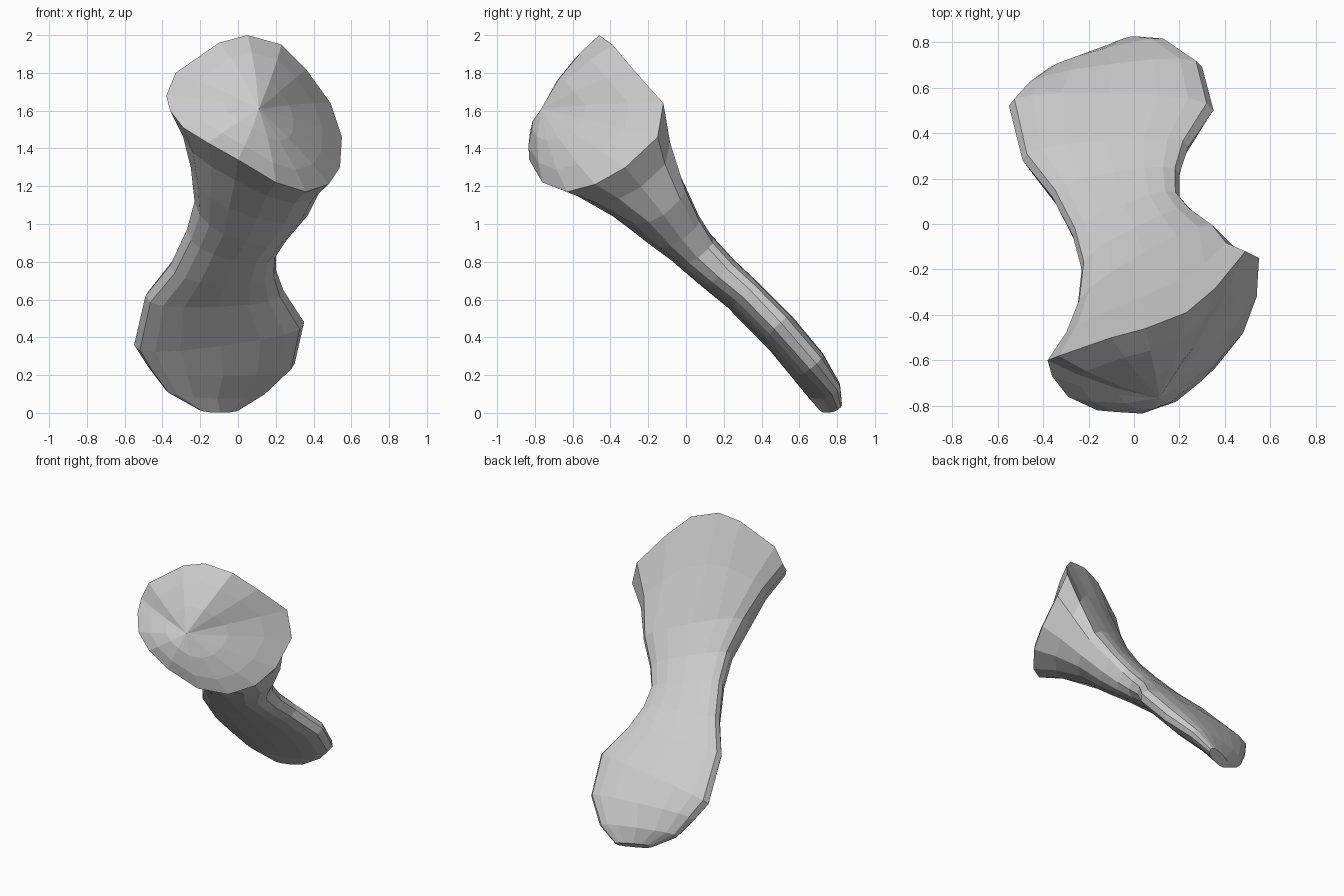
import bpy, bmesh, math
from mathutils import Vector

if "Cube" in bpy.data.objects:
    bpy.data.objects.remove(bpy.data.objects["Cube"])

SIDES = 16

# Shaft sections: left edge, right edge, thickness above, thickness below
SECTIONS = [
    ((-.22, .72, .03), (.01, .82, .03), .03, .04),
    ((-.39, .66, .13), (.15, .80, .12), .06, .07),
    ((-.48, .59, .25), (.30, .69, .26), .09, .09),
    ((-.55, .52, .36), (.35, .50, .48), .09, .10),
    ((-.49, .28, .62), (.24, .34, .65), .08, .11),
    ((-.36, .12, .78), (.20, .22, .76), .08, .13),
    ((-.27, -.05, .97), (.20, .12, .87), .08, .16),
    ((-.23, -.20, 1.12), (.26, .05, .98), .09, .20),
    ((-.25, -.38, 1.30), (.37, -.03, 1.13), .12, .25),
]

# Rim of the flared head, from the right edge over the top and back underneath
RIM = [Vector(p) for p in (
    (.55, -.15, 1.46), (.49, -.12, 1.64), (.36, -.28, 1.82), (.23, -.39, 1.95),
    (.05, -.46, 2.0), (-.10, -.50, 1.96), (-.33, -.58, 1.80), (-.38, -.60, 1.68),
    (-.36, -.67, 1.60), (-.29, -.76, 1.51), (-.16, -.82, 1.43), (0, -.83, 1.34),
    (.20, -.76, 1.22), (.36, -.63, 1.17), (.48, -.48, 1.21), (.54, -.32, 1.30))]


def power(v, e=.78):
    return math.copysign(abs(v) ** e, v)


def section(left, right, above, below):
    left, right = Vector(left), Vector(right)
    half = (right - left) / 2
    up = Vector((0, .73, .68))
    up = (up - up.project(half)).normalized()
    points = []
    for k in range(SIDES):
        a = 2 * math.pi * k / SIDES
        c, s = power(math.cos(a)), power(math.sin(a))
        points.append((left + right) / 2 + half * c + up * s * (above if s > 0 else below))
    return points


# Paddle end and neck
rings = [section(*s) for s in SECTIONS]

# Concave flare leading to the head rim
flare = [a.lerp(b, .55) for a, b in zip(rings[-1], RIM)]
middle = sum(flare, Vector()) / SIDES
rings += [[middle.lerp(p, .95) for p in flare], RIM]

# Gently domed end face
crown = Vector((.1, -.74, 1.6))
normal = Vector((.35, -.88, .3)).normalized()
for t, bulge in ((.25, .03), (.6, .045)):
    rings.append([p.lerp(crown, t) + normal * bulge for p in RIM])

bm = bmesh.new()
loops = [[bm.verts.new(p) for p in ring] for ring in rings]
for a, b in zip(loops, loops[1:]):
    for k in range(SIDES):
        j = (k + 1) % SIDES
        bm.faces.new((a[k], a[j], b[j], b[k]))
bm.faces.new(loops[0])
apex = bm.verts.new(crown + normal * .03)
for k in range(SIDES):
    bm.faces.new((loops[-1][k], loops[-1][(k + 1) % SIDES], apex))
bmesh.ops.recalc_face_normals(bm, faces=bm.faces)

mesh = bpy.data.meshes.new("bone")
bm.to_mesh(mesh)
bm.free()
bone = bpy.data.objects.new("bone", mesh)
bpy.context.collection.objects.link(bone)
